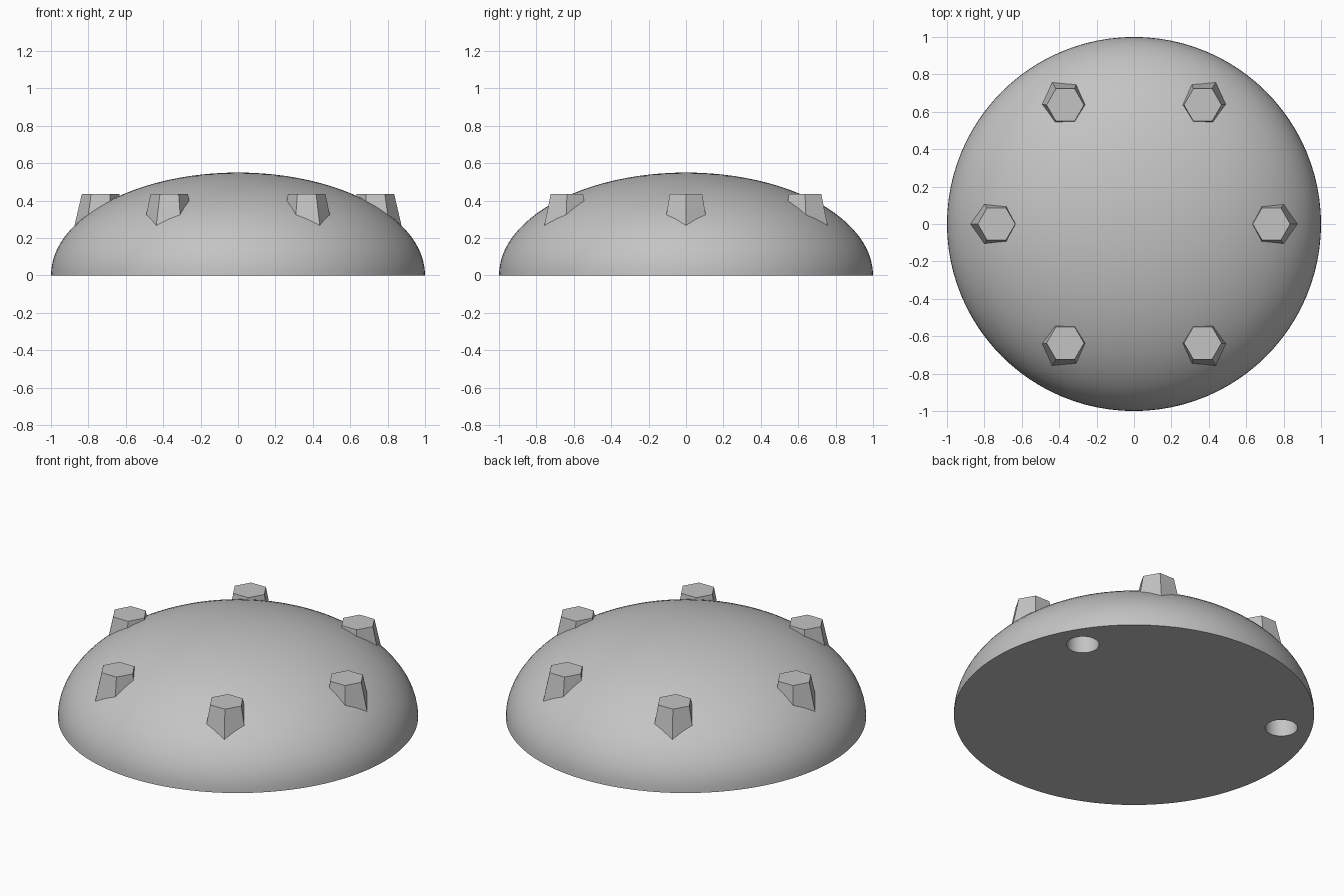
import bpy, bmesh, math

if "Cube" in bpy.data.objects:
    bpy.data.objects.remove(bpy.data.objects["Cube"])

grey = bpy.data.materials.new("plain grey")
grey.diffuse_color = (0.55, 0.55, 0.55, 1)
grey.use_nodes = True
grey.node_tree.nodes["Principled BSDF"].inputs["Base Color"].default_value = grey.diffuse_color

HEIGHT, SEG, RINGS = 0.55, 96, 24


def make_object(name, bm):
    bmesh.ops.recalc_face_normals(bm, faces=bm.faces[:])
    me = bpy.data.meshes.new(name)
    bm.to_mesh(me)
    bm.free()
    ob = bpy.data.objects.new(name, me)
    bpy.context.collection.objects.link(ob)
    me.materials.append(grey)
    return ob


def loft(bm, rings):
    """Closed skin through rings of points."""
    loops = [[bm.verts.new(p) for p in ring] for ring in rings]
    n = len(loops[0])
    for a, b in zip(loops, loops[1:]):
        for i in range(n):
            j = (i + 1) % n
            bm.faces.new((a[i], a[j], b[j], b[i]))
    bm.faces.new(loops[0][::-1])
    bm.faces.new(loops[-1])


def circle(x, y, z, r, n, turn=0.0):
    return [(x + r * math.cos(turn + math.tau * i / n),
             y + r * math.sin(turn + math.tau * i / n), z) for i in range(n)]


# Half-ellipsoid dome with a flat base
bm = bmesh.new()
angles = [math.pi / 2 * k / RINGS for k in range(RINGS)] + [math.pi / 2 * 0.985]
loft(bm, [circle(0, 0, HEIGHT * math.sin(a), math.cos(a), SEG) for a in angles])
dome = make_object("dome", bm)

# Two round blind holes in the base
bm = bmesh.new()
for deg in (30, 150):
    a = math.radians(deg)
    x, y = 0.83 * math.cos(a), 0.83 * math.sin(a)
    loft(bm, [circle(x, y, z, 0.09, 32) for z in (-0.1, 0.15)])
cutter = make_object("hole_cutter", bm)
cutter.hide_render = True
cutter.hide_set(True)
cut = dome.modifiers.new("holes", 'BOOLEAN')
cut.operation = 'DIFFERENCE'
cut.solver = 'EXACT'
cut.object = cutter
bpy.context.view_layer.objects.active = dome
dome.select_set(True)
bpy.ops.object.modifier_apply(modifier=cut.name)
bpy.data.objects.remove(cutter)
bpy.ops.object.shade_smooth_by_angle(angle=math.radians(35))

# Six tapered hexagonal studs, flat on top
for k in range(6):
    a = math.tau * k / 6
    c, s = math.cos(a), math.sin(a)
    bm = bmesh.new()
    loft(bm, [circle(0.745 * c, 0.745 * s, 0.2, 0.145, 6, a),
              circle(0.735 * c, 0.735 * s, 0.435, 0.1, 6, a)])
    make_object(f"hex_stud_{k + 1}", bm)
